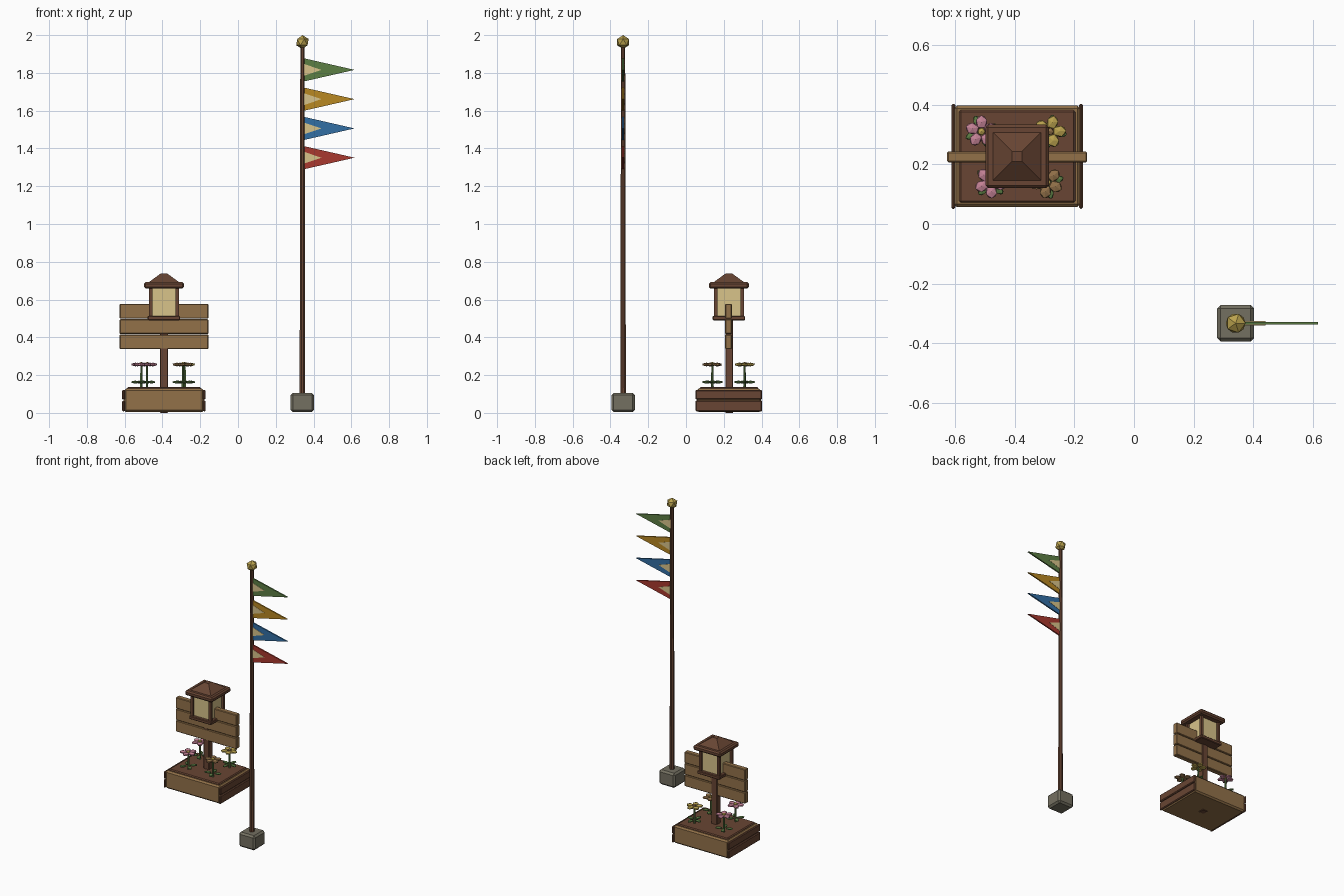
import bpy, bmesh, math
from mathutils import Matrix, Vector

if "Cube" in bpy.data.objects:
    bpy.data.objects.remove(bpy.data.objects["Cube"])

def material(name, r, g, b):
    m = bpy.data.materials.new(name)
    lin = [((c / 255 + 0.055) / 1.055) ** 2.4 for c in (r, g, b)]
    m.diffuse_color = (*lin, 1)
    m.use_nodes = True
    m.node_tree.nodes["Principled BSDF"].inputs["Base Color"].default_value = m.diffuse_color
    return m

TAN = material("tan wood", 146, 113, 73)
DARK = material("dark wood", 104, 69, 51)
CREAM = material("cream", 216, 195, 138)
STONE = material("grey stone", 116, 112, 97)
GOLD = material("gold", 186, 162, 78)
GREEN = material("green", 92, 126, 68)
MUSTARD = material("mustard", 184, 136, 34)
BLUE = material("blue", 50, 110, 164)
RED = material("red", 168, 56, 46)
PINK = material("pink", 196, 130, 150)

def finish(name, bm, mats):
    bmesh.ops.recalc_face_normals(bm, faces=bm.faces)
    me = bpy.data.meshes.new(name)
    bm.to_mesh(me)
    bm.free()
    for m in mats:
        me.materials.append(m)
    ob = bpy.data.objects.new(name, me)
    bpy.context.collection.objects.link(ob)
    return ob

def box(name, x, y, z, mat, bevel=0.0):
    """Box from (min, max) pairs, with an optional chamfer."""
    bm = bmesh.new()
    bmesh.ops.create_cube(bm, size=1)
    for v in bm.verts:
        v.co = [(a + b) / 2 + c * (b - a) for (a, b), c in zip((x, y, z), v.co)]
    if bevel:
        bmesh.ops.bevel(bm, geom=bm.edges[:], offset=bevel, segments=1, affect='EDGES')
    return finish(name, bm, [mat])

def centred(c, h):
    return (c - h, c + h)

def cone(name, x, y, z0, z1, r0, r1, sides, mat, turn=0.0):
    bm = bmesh.new()
    bmesh.ops.create_cone(bm, cap_ends=True, segments=sides, radius1=r0, radius2=r1, depth=z1 - z0,
                          matrix=Matrix.Translation((x, y, (z0 + z1) / 2)) @ Matrix.Rotation(turn, 4, 'Z'))
    return finish(name, bm, [mat])

CX, CY = -0.392, 0.227

# Planter: tan box, dark soil and two planks on each end
box("planter_box", centred(CX, 0.212), centred(CY, 0.17), (0.004, 0.128), TAN, 0.01)
box("planter_soil", centred(CX, 0.195), centred(CY, 0.155), (0.10, 0.137), DARK, 0.006)
for side, s in (("left", -1), ("right", 1)):
    for i, z in enumerate(((0.008, 0.066), (0.07, 0.122))):
        box(f"planter_{side}_plank_{i}", centred(CX + s * 0.214, 0.007), centred(CY, 0.176), z, DARK, 0.005)

# Sign post and three boards
box("sign_post", centred(CX, 0.021), centred(CY + 0.002, 0.021), (0.0, 0.5), DARK, 0.003)
for i in range(3):
    z = 0.337 + i * 0.081
    box(f"sign_board_{i}", centred(CX, 0.235), centred(CY - 0.002, 0.018), (z, z + 0.078), TAN, 0.004)

# Lantern
box("lantern_base", centred(CX, 0.086), centred(CY, 0.086), (0.49, 0.513), DARK, 0.004)
box("lantern_glass", centred(CX, 0.064), centred(CY, 0.064), (0.51, 0.662), CREAM)
for sx in (-1, 1):
    for sy in (-1, 1):
        box("lantern_corner_post", centred(CX + sx * 0.07, 0.009), centred(CY + sy * 0.07, 0.009), (0.51, 0.662), DARK)
box("lantern_eave", centred(CX, 0.106), centred(CY, 0.106), (0.658, 0.692), DARK, 0.009)
cone("lantern_roof", CX, CY, 0.69, 0.738, 0.083 * math.sqrt(2), 0.017 * math.sqrt(2), 4, DARK, math.pi / 4)

# Flowers: stem, leaves near the soil, five flat petals around a centre
def blobs(name, x, y, z, count, ring, size, mat, turn):
    bm = bmesh.new()
    for k in range(count):
        a = turn + math.tau * k / count
        bmesh.ops.create_icosphere(bm, subdivisions=1, radius=1, matrix=(
            Matrix.Translation((x + ring * math.cos(a), y + ring * math.sin(a), z))
            @ Matrix.Rotation(a, 4, 'Z') @ Matrix.Diagonal((*size, 1))))
    finish(name, bm, [mat])

flowers = ((-0.512, 0.31, PINK, GOLD), (-0.282, 0.31, GOLD, TAN),
           (-0.482, 0.14, PINK, GOLD), (-0.292, 0.14, TAN, GOLD))
for i, (x, y, petal, centre) in enumerate(flowers):
    cone(f"flower_stem_{i}", x, y, 0.13, 0.255, 0.007, 0.006, 6, GREEN)
    blobs(f"flower_leaves_{i}", x, y, 0.163, 4, 0.034, (0.026, 0.014, 0.008), GREEN, 0.4 + i)
    blobs(f"flower_petals_{i}", x, y, 0.256, 5, 0.032, (0.025, 0.021, 0.010), petal, 0.3 + i)
    blobs(f"flower_centre_{i}", x, y, 0.260, 1, 0, (0.014, 0.014, 0.010), centre, 0)

# Flag pole with stone foot and faceted finial
PX, PY = 0.341, -0.333
box("pole_foot", centred(PX, 0.062), centred(PY, 0.062), (0.004, 0.106), STONE, 0.012)
cone("flag_pole", PX, PY, 0.09, 1.945, 0.016, 0.012, 8, DARK, math.pi / 8)
bm = bmesh.new()
bmesh.ops.create_icosphere(bm, subdivisions=1, radius=0.037, matrix=Matrix.Translation((PX, PY, 1.963)))
finish("pole_finial", bm, [GOLD])

# Pennants with a cream triangle on both faces
def pennant(name, z, length, half, thick, mat):
    bm = bmesh.new()
    pts = ((0.35, half), (0.35, -half), (0.35 + length, 0))
    f = bm.faces.new([bm.verts.new((x, PY - thick / 2, z + dz)) for x, dz in pts])
    ext = bmesh.ops.extrude_face_region(bm, geom=[f])
    bmesh.ops.translate(bm, vec=Vector((0, thick, 0)),
                        verts=[g for g in ext["geom"] if isinstance(g, bmesh.types.BMVert)])
    finish(name, bm, [mat])

for i, mat in enumerate((GREEN, MUSTARD, BLUE, RED)):
    z = 1.816 - i * 0.155
    pennant(f"pennant_{i}", z, 0.267, 0.061, 0.010, mat)
    pennant(f"pennant_patch_{i}", z, 0.092, 0.031, 0.014, CREAM)
